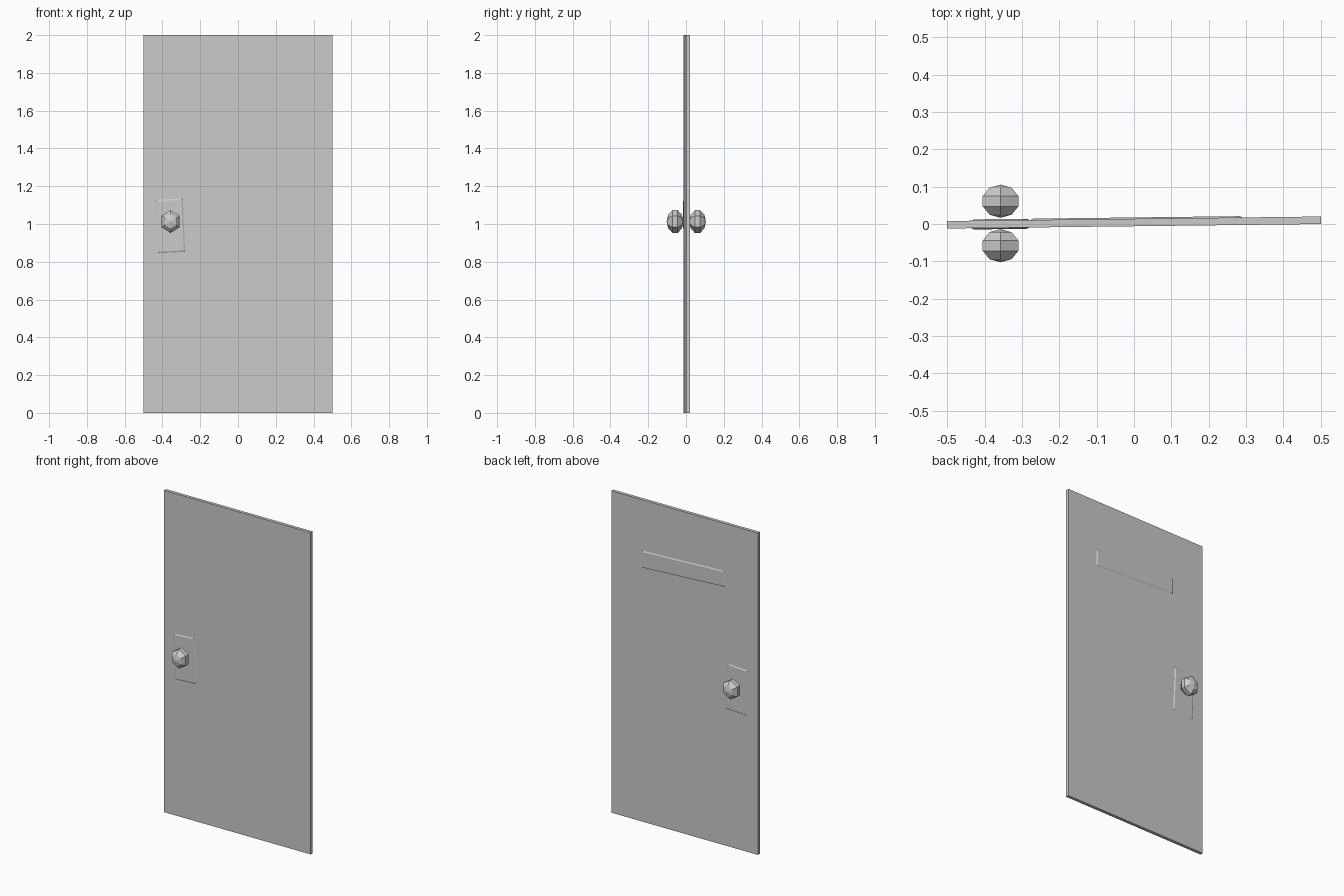
import bpy, bmesh, math
from mathutils import Matrix, Vector

if "Cube" in bpy.data.objects:
    bpy.data.objects.remove(bpy.data.objects["Cube"])

HALF = 0.01                       # half thickness of the slab


def skew(x):
    """Mid-plane y of the slightly skewed door at x."""
    return 0.004 + 0.012 * (x)


def finish(name, bm):
    bmesh.ops.recalc_face_normals(bm, faces=bm.faces)
    me = bpy.data.meshes.new(name)
    bm.to_mesh(me)
    bm.free()
    ob = bpy.data.objects.new(name, me)
    bpy.context.collection.objects.link(ob)
    return ob


def plate(name, corners, side, height=0.0035, chamfer=0.007):
    """Thin plate with sloped edges lying on one face of the door."""
    c = sum((Vector(p) for p in corners), Vector((0, 0))) / 4
    bm = bmesh.new()
    rings = []
    for inset, lift in ((0, -0.003), (0, 0), (chamfer, height)):
        ring = []
        for p in corners:
            x = p[0] + math.copysign(inset, c.x - p[0])
            z = p[1] + math.copysign(inset, c.y - p[1])
            ring.append(bm.verts.new((x, skew(x) + side * (HALF + lift), z)))
        rings.append(ring)
    for a, b in zip(rings, rings[1:]):
        for i in range(4):
            j = (i + 1) % 4
            bm.faces.new((a[i], a[j], b[j], b[i]))
    bm.faces.new(rings[0])
    bm.faces.new(rings[-1])
    return finish(name, bm)


def knob(name, y):
    """Six-sided faceted ball with its pole pointing out of the door."""
    bm = bmesh.new()
    bmesh.ops.create_uvsphere(bm, u_segments=6, v_segments=5, radius=1)
    bmesh.ops.rotate(bm, verts=bm.verts, matrix=Matrix.Rotation(math.pi / 2, 3, 'X'))
    bmesh.ops.scale(bm, verts=bm.verts, vec=(0.058, 0.0445, 0.0635))
    bmesh.ops.translate(bm, verts=bm.verts, vec=(-0.357, y, 1.013))
    return finish(name, bm)


# Door slab
bm = bmesh.new()
bmesh.ops.create_cube(bm, size=1)
for v in bm.verts:
    v.co = (v.co.x, skew(v.co.x) + v.co.y * 2 * HALF, (v.co.z + 0.5) * 2)
finish("door_slab", bm)

# Lock plates and knobs on both faces
lock = [(-0.435, 1.127), (-0.292, 1.136), (-0.28, 0.853), (-0.423, 0.845)]
for label, side, y in (("front", -1, -0.058), ("back", 1, 0.061)):
    plate(label + "_lock_plate", lock, side)
    knob(label + "_knob", y)

# Wide panel high on the back face
plate("back_panel", [(-0.277, 1.706), (0.29, 1.684), (0.29, 1.578), (-0.277, 1.606)], 1)
